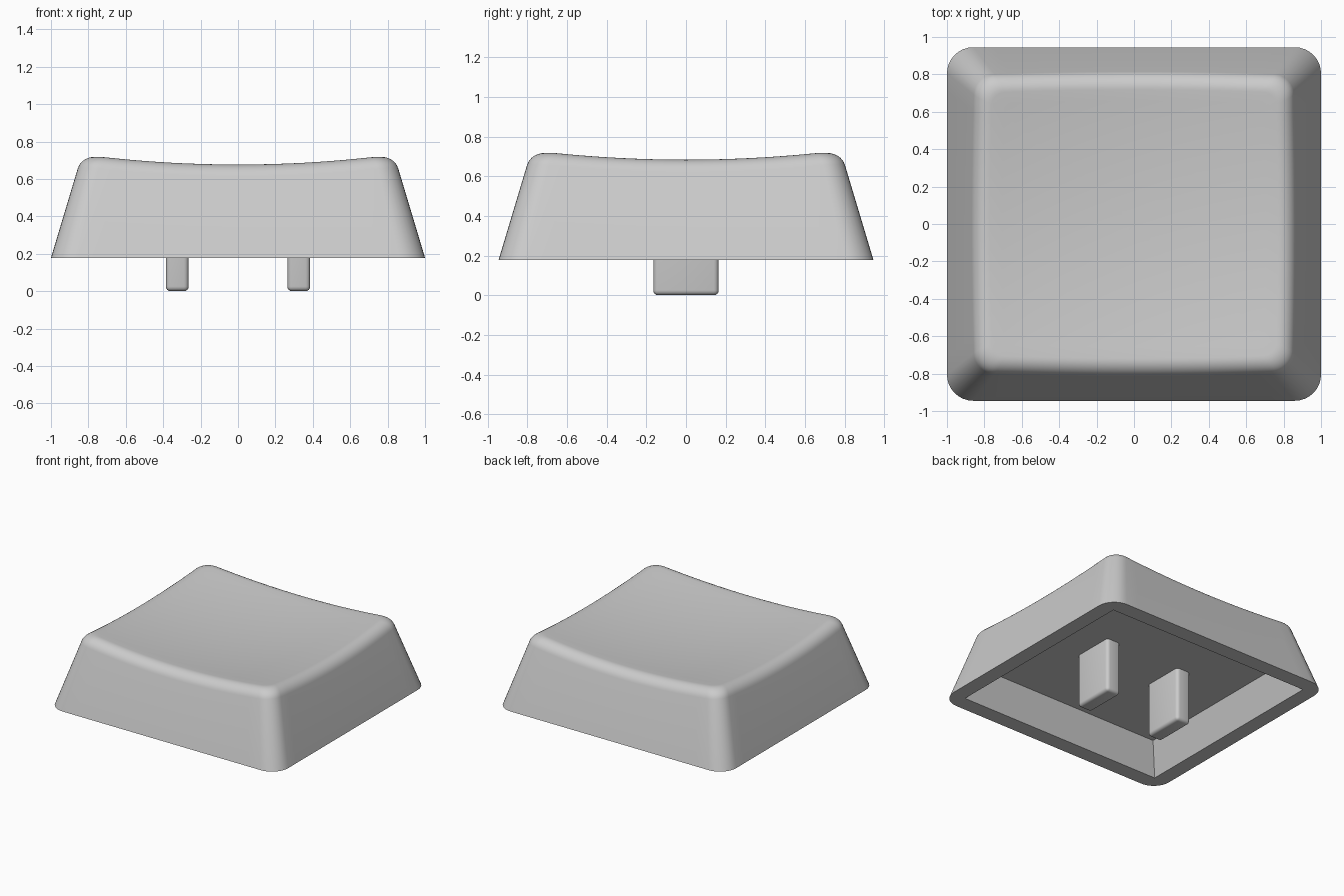
import bpy, bmesh, math
from mathutils import Vector

if "Cube" in bpy.data.objects:
    bpy.data.objects.remove(bpy.data.objects["Cube"])

BASE_Z, CEIL_Z, SLOPE = 0.178, 0.42, 0.3
ARC, SIDE = 8, 16          # segments per corner and per straight side

grey = bpy.data.materials.new("light grey plastic")
grey.diffuse_color = (0.6, 0.6, 0.6, 1)
grey.use_nodes = True
grey.node_tree.nodes["Principled BSDF"].inputs["Base Color"].default_value = grey.diffuse_color


def outline(hx, hy, r):
    """Rounded rectangle as a list of (x, y), always the same point count."""
    pts = []
    corners = [(1, 1), (-1, 1), (-1, -1), (1, -1)]
    for k, (sx, sy) in enumerate(corners):
        c = Vector((sx * (hx - r), sy * (hy - r)))
        for j in range(ARC + 1):
            a = (k + j / ARC) * math.pi / 2
            pts.append(c + r * Vector((math.cos(a), math.sin(a))))
        nx, ny = corners[(k + 1) % 4]
        a = (k + 1) * math.pi / 2
        end = Vector((nx * (hx - r), ny * (hy - r))) + r * Vector((math.cos(a), math.sin(a)))
        start = pts[-1].copy()
        pts += [start.lerp(end, j / SIDE) for j in range(1, SIDE)]
    return pts


def wall(z, inset=0.0):
    """Outline of the sloping skirt at height z."""
    h = z - BASE_Z
    return outline(1 - SLOPE * h - inset, 0.945 - SLOPE * h - inset,
                   0.14 - 0.06 * h - 0.5 * inset)


def dish(p):
    """Height of the scooped top."""
    return 0.635 + p.length_squared / 12.5


def finish(bm, name):
    bmesh.ops.remove_doubles(bm, verts=bm.verts, dist=1e-5)
    bmesh.ops.recalc_face_normals(bm, faces=bm.faces)
    mesh = bpy.data.meshes.new(name)
    bm.to_mesh(mesh)
    bm.free()
    mesh.materials.append(grey)
    ob = bpy.data.objects.new(name, mesh)
    bpy.context.collection.objects.link(ob)
    bpy.ops.object.select_all(action='DESELECT')
    ob.select_set(True)
    bpy.context.view_layer.objects.active = ob
    bpy.ops.object.shade_smooth_by_angle(angle=math.radians(35))
    return ob


def flat(pts, z):
    return [Vector((p.x, p.y, z)) for p in pts]


# Cap: cavity ceiling, cavity walls, rim, skirt, rounded shoulder, dished top
rings = [flat(outline(0.80, 0.742, 0), CEIL_Z),
         flat(outline(0.882, 0.822, 0), BASE_Z),
         flat(wall(BASE_Z), BASE_Z)]

n = len(rings[0])
D, W, STEPS = 0.075, 0.766, 8
shoulder = [[] for _ in range(STEPS + 1)]
for i in range(n):
    z = 0.7
    for _ in range(6):
        z = dish(wall(z)[i])
    e, lo, top = wall(z)[i], wall(z - D * 0.95)[i], wall(z, D)[i]
    E = Vector((e.x, e.y, z))
    L = Vector((lo.x, lo.y, z - D * 0.95))
    T = Vector((top.x, top.y, dish(top)))
    for s in range(STEPS + 1):
        t = s / STEPS
        a, b, c = (1 - t) ** 2, 2 * W * t * (1 - t), t * t
        shoulder[s].append((L * a + E * b + T * c) / (a + b + c))
rings += shoulder

edge = [v.to_2d() for v in shoulder[-1]]
for k in range(11, 0, -1):
    ring = [p * (k / 12) for p in edge]
    rings.append([Vector((p.x, p.y, dish(p))) for p in ring])

bm = bmesh.new()
vr = [[bm.verts.new(co) for co in ring] for ring in rings]
for a, b in zip(vr, vr[1:]):
    for i in range(n):
        j = (i + 1) % n
        bm.faces.new((a[i], a[j], b[j], b[i]))
mid = bm.verts.new((0, 0, dish(Vector((0, 0)))))
ceil = bm.verts.new((0, 0, CEIL_Z))
for i in range(n):
    j = (i + 1) % n
    bm.faces.new((vr[-1][i], vr[-1][j], mid))
    bm.faces.new((vr[0][j], vr[0][i], ceil))
finish(bm, "cap_shell")

# Two rounded mounting prongs under the cap
for side, sx in (("left", -1), ("right", 1)):
    bm = bmesh.new()
    bmesh.ops.create_cube(bm, size=1)
    for v in bm.verts:
        v.co = Vector((sx * 0.325 + v.co.x * 0.122, v.co.y * 0.33,
                       (v.co.z + 0.5) * (CEIL_Z + 0.01)))
    edges = [e for e in bm.edges if min(v.co.z for v in e.verts) < 0.1]
    bmesh.ops.bevel(bm, geom=edges, offset=0.025, segments=4, profile=0.5, affect='EDGES')
    finish(bm, side + "_prong")
